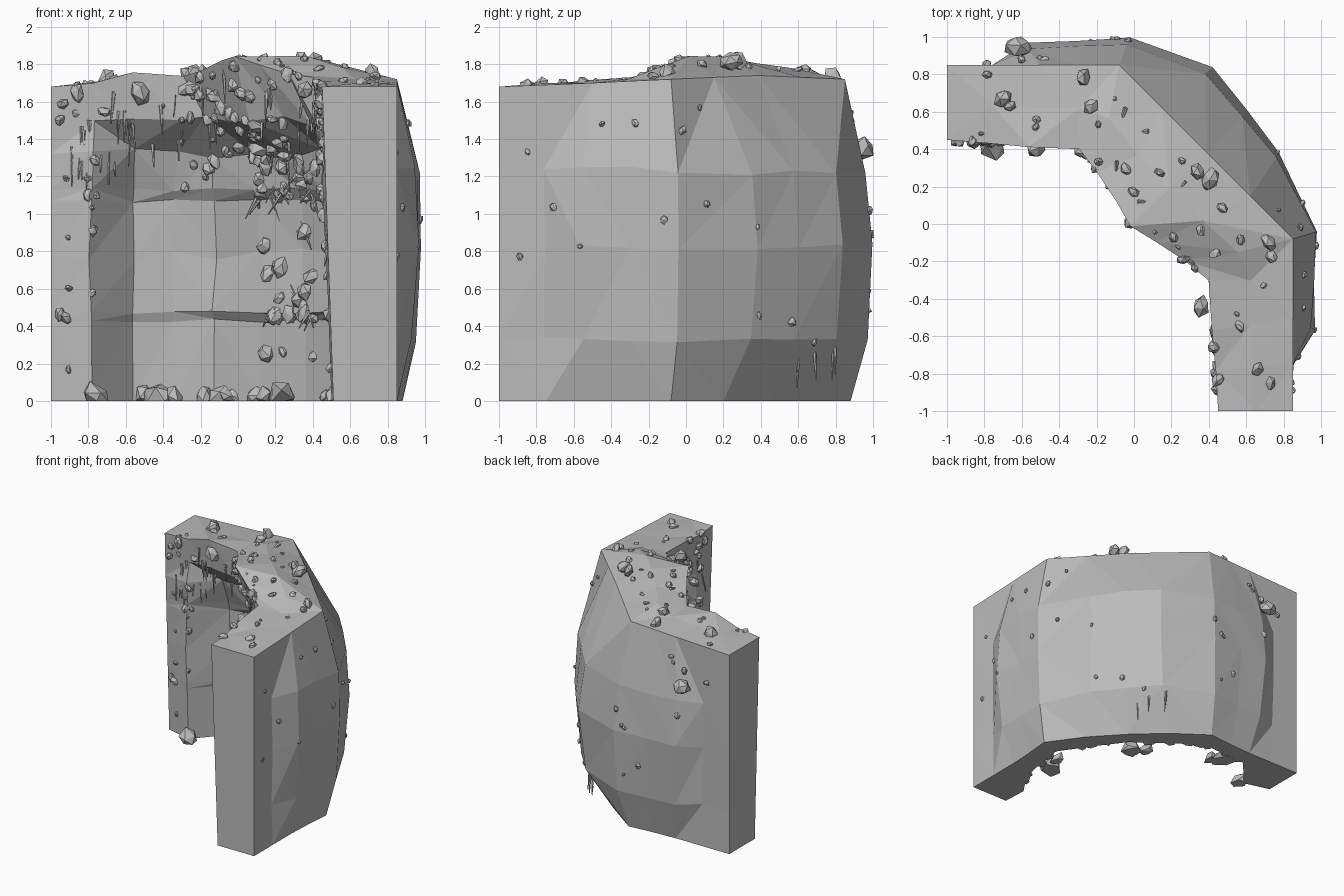
import bpy, bmesh, random
from math import pi
from mathutils import Vector, Euler, Matrix

if "Cube" in bpy.data.objects:
    bpy.data.objects.remove(bpy.data.objects["Cube"])
random.seed(7)

stone = bpy.data.materials.new("grey_stone")
stone.use_nodes = True
GREY = (0.5, 0.5, 0.5, 1)
stone.diffuse_color = GREY
stone.node_tree.nodes["Principled BSDF"].inputs["Base Color"].default_value = GREY


def finish(bm, name):
    bmesh.ops.recalc_face_normals(bm, faces=bm.faces[:])
    mesh = bpy.data.meshes.new(name)
    bm.to_mesh(mesh)
    bm.free()
    mesh.materials.append(stone)
    obj = bpy.data.objects.new(name, mesh)
    bpy.context.collection.objects.link(obj)
    return obj


# Plan outlines of half the corner, from the end face to the diagonal
OUT_LOW = [(-1, .85), (-.75, .85), (-.5, .85), (-.3, .86), (-.08, .88), (.2, .68), (.45, .45)]
OUT_TOP = [(-1, .85), (-.75, .85), (-.5, .85), (-.3, .85), (-.08, .85), (.15, .62), (.385, .385)]
BULGE = [(-1, .85), (-.75, .85), (-.57, .96), (-.3, .97), (-.03, .985)]
IN_TOP = [(-1, .45), (-.78, .43), (-.56, .41), (-.3, .4), (-.2, .27), (-.1, .12), (-.02, -.02)]
TOP_OUT = [1.68, 1.69, 1.70, 1.71, 1.72, 1.73, 1.74]
# Recess outline and top heights differ between the two wings
LEFT = dict(deep=[(-1, .51), (-.78, .45), (-.56, .7), (-.35, .71), (-.13, .72), (.12, .54), (.36, .36)],
            bulge=BULGE + [(.41, .84), (.605, .605)],
            mid=[1.68, 1.70, 1.72, 1.75, 1.78, 1.82, 1.85],
            inner=[1.68, 1.70, 1.74, 1.75, 1.78, 1.82, 1.83])
RIGHT = dict(deep=[(-1, .51), (-.79, .5), (-.6, .63), (-.37, .68), (-.13, .71), (.12, .54)],
             bulge=BULGE + [(.385, .785)],
             mid=[1.68, 1.70, 1.71, 1.74, 1.80, 1.86],
             inner=[1.68, 1.69, 1.71, 1.73, 1.76, 1.81])

OUT_ROWS = [(.33, .78), (.82, 1), (1.23, .85)]       # height, bulge amount
IN_ROWS = [(1.5, .1), (1.32, .65), (1.13, .87), (1.07, .97),
           (.78, 1), (.47, .93), (.43, 1)]           # height, recess depth


def mix(a, b, t):
    return Vector(a).lerp(Vector(b), t)


def at(p, z, wobble=0):
    x, y = p
    r = lambda: random.uniform(-wobble, wobble)
    return Vector((x + r(), y + r(), z + 2 * r()))


def section(i, wing):
    """Closed cross-section: outside going up, over the top, inside going down."""
    w = .03 if i else 0
    deep = wing["deep"][i]
    pts = [at(OUT_LOW[i], 0)]
    for z, t in OUT_ROWS:
        base = mix(OUT_LOW[i], OUT_TOP[i], z / 1.7)
        pts.append(at(mix(base, wing["bulge"][i], t), z, w * .4))
    pts.append(at(OUT_TOP[i], TOP_OUT[i]))
    pts.append(at(mix(OUT_TOP[i], IN_TOP[i], .5), wing["mid"][i], w * .3))
    pts.append(at(IN_TOP[i], wing["inner"][i], w * .3))
    for z, t in IN_ROWS:
        if i < 2:
            t = 1 - z / 1.68
        elif i > 3 and z > 1.2:
            t = min(t + .15, 1)
        pts.append(at(mix(IN_TOP[i], deep, t), z, w * .6 if z in (1.5, 1.32, .78) else w * .2))
    pts.append(at(deep, 0))
    return pts


# Main wall, swept round the corner
rings = [section(i, LEFT) for i in range(7)]
for i in range(5, -1, -1):
    rings.append([Vector((p.y, p.x, p.z)) for p in section(i, RIGHT)])

bm = bmesh.new()
grid = [[bm.verts.new(p) for p in ring] for ring in rings]
count = len(grid[0])
for a, b in zip(grid, grid[1:]):
    for j in range(count):
        k = (j + 1) % count
        quad = [a[j], a[k], b[k], b[j]]
        if j == count - 1:
            bm.faces.new(quad)
        else:
            s = random.randint(0, 1)
            q = quad[s:] + quad[:s]
            bm.faces.new(q[:3])
            bm.faces.new([q[0], q[2], q[3]])
bm.faces.new(grid[0])
bm.faces.new(grid[-1])
finish(bm, "cliff_wall")


def surface(u, v):
    """Point on the wall: u along the sweep, v round the section."""
    i, j = int(u), int(v)
    a = rings[i][j].lerp(rings[i][j + 1], v - j)
    b = rings[i + 1][j].lerp(rings[i + 1][j + 1], v - j)
    return a.lerp(b, u - i)


def add_rock(bm, p, r):
    turn = Euler([random.uniform(0, 2 * pi) for _ in range(3)]).to_matrix().to_4x4()
    size = Matrix.Diagonal((r, r * random.uniform(.65, .9), r * random.uniform(.55, .8), 1))
    new = bmesh.ops.create_icosphere(bm, subdivisions=1, radius=1,
                                     matrix=Matrix.Translation(p) @ turn @ size)["verts"]
    for v in new:
        v.co += (v.co - p) * random.uniform(-.15, .2)
        v.co.z = max(v.co.z, 0)


# Big stones on the top, back and brow
bm = bmesh.new()
for x, y, z, r in [(-.62, .95, 1.35, .08), (-.7, .67, 1.71, .07), (-.27, .78, 1.73, .06),
                   (-.23, .63, 1.76, .05), (.34, .28, 1.82, .06), (.41, .24, 1.82, .07),
                   (.72, -.1, 1.75, .06), (.66, -.78, 1.69, .05), (.73, -.85, 1.68, .045),
                   (-.52, .41, 1.65, .07), (-.25, .38, 1.67, .06), (-.86, .44, 1.65, .06),
                   (.36, -.44, 1.66, .06)]:
    add_rock(bm, Vector((x, y, z)), r)
finish(bm, "large_stones")

# Small stones: back, top, brow, left wing, right wing and the recess wall
bm = bmesh.new()
ZONES = [(24, .3, 11.7, .2, 3.9, .017, .032), (22, .5, 11.5, 4.2, 5.9, .016, .04),
         (28, .5, 11.5, 5.9, 7.2, .02, .05), (36, 3, 7, 6.4, 9, .02, .055),
         (16, .2, 1.2, 6.5, 13.8, .018, .045), (40, 9.8, 11.5, 6.5, 13.8, .02, .055),
         (44, 5, 6.4, 6.8, 13.8, .025, .065), (16, 6.4, 10, 9, 13.8, .02, .05)]
for n, u0, u1, v0, v1, r0, r1 in ZONES:
    for _ in range(n):
        p = surface(random.uniform(u0, u1), random.uniform(v0, v1))
        add_rock(bm, p, random.uniform(r0, r1))
finish(bm, "small_stones")

# Stones piled along the foot of the recess
bm = bmesh.new()
for x, y, r in [(.24, .24, .12), (.14, .32, .08), (-.76, .42, .1), (-.42, .62, .12),
                (-.34, .56, .08), (.55, -.4, .12), (.6, -.25, .07)]:
    add_rock(bm, Vector((x, y, .01)), r)
for _ in range(22):
    p = surface(random.uniform(1, 11), 13.95)
    p.z = .02
    add_rock(bm, p, random.uniform(.035, .08))
finish(bm, "foot_stones")


# Thin roots and splinters hanging from the brow and lying on the walls
def add_root(bm, p, length, lean):
    axis = Vector((random.uniform(-lean, lean), random.uniform(-lean, lean), -1)).normalized()
    turn = Vector((0, 0, 1)).rotation_difference(axis).to_matrix().to_4x4()
    bmesh.ops.create_cone(bm, cap_ends=True, segments=5, radius1=random.uniform(.006, .014),
                          radius2=.003, depth=length,
                          matrix=Matrix.Translation(p + axis * length * .3) @ turn)


bm = bmesh.new()
for n, u0, u1, v0, v1, lean in [(56, 1, 10.5, 6.2, 8.5, .1), (14, 9.5, 11.5, 7, 12.5, .3),
                                (8, .3, 1, 7, 9, .1), (8, 4, 8, 4.5, 6, 3),
                                (22, 5, 6.4, 8.5, 12.5, .8), (4, 4.8, 6, .6, .9, .1)]:
    for _ in range(n):
        p = surface(random.uniform(u0, u1), random.uniform(v0, v1))
        add_root(bm, p, random.uniform(.07, .19), lean)
finish(bm, "hanging_roots")
